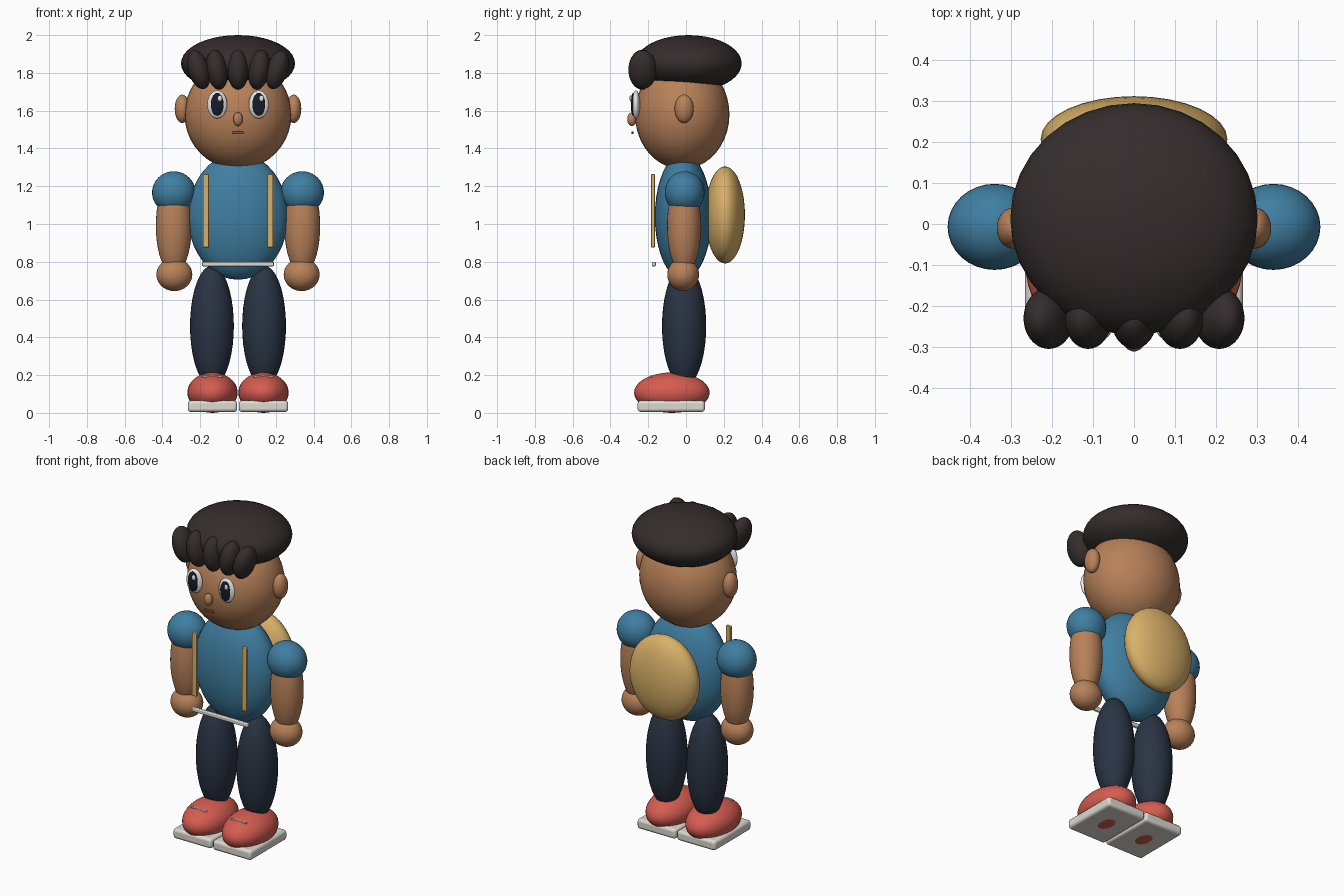
import bpy
from math import radians

cube = bpy.data.objects.get("Cube")
if cube:
    bpy.data.objects.remove(cube, do_unlink=True)


def material(name, r, g, b):
    m = bpy.data.materials.new(name)
    m.use_nodes = True
    m.diffuse_color = (r, g, b, 1)
    shader = next(n for n in m.node_tree.nodes if n.type == "BSDF_PRINCIPLED")
    shader.inputs["Base Color"].default_value = (r, g, b, 1)
    shader.inputs["Roughness"].default_value = 0.7
    return m


skin = material("warm skin", 0.48, 0.22, 0.10)
hair = material("dark hair", 0.035, 0.026, 0.026)
shirt = material("teal shirt", 0.05, 0.21, 0.36)
denim = material("navy denim", 0.023, 0.034, 0.058)
red = material("red shoe", 0.67, 0.107, 0.08)
trim = material("off white trim", 0.72, 0.70, 0.64)
tan = material("tan canvas", 0.70, 0.44, 0.14)
white = material("eye white", 0.88, 0.88, 0.88)
black = material("pupil black", 0.008, 0.012, 0.02)
lip = material("lip brown", 0.28, 0.09, 0.05)


def finish(ob, name, mat):
    ob.name = ob.data.name = name
    ob.data.materials.append(mat)
    return ob


def ball(name, mat, loc, radii, tilt=0):
    bpy.ops.mesh.primitive_uv_sphere_add(segments=32, ring_count=20, location=loc)
    ob = bpy.context.object
    ob.scale = radii
    ob.rotation_euler.y = tilt
    bpy.ops.object.shade_smooth()
    return finish(ob, name, mat)


def block(name, mat, loc, half, bevel):
    bpy.ops.mesh.primitive_cube_add(location=loc)
    ob = bpy.context.object
    ob.scale = half
    bpy.ops.object.transform_apply(location=False, rotation=False, scale=True)
    mod = ob.modifiers.new("rounded edges", "BEVEL")
    mod.width = bevel
    mod.segments = 3
    bpy.ops.object.shade_smooth_by_angle(angle=radians(35))
    return finish(ob, name, mat)


def pair(make, name, mat, loc, size, *extra):
    """Make a part on the left (+x) and on the right (-x)."""
    for side, s in (("left", 1), ("right", -1)):
        make(f"{side}_{name}", mat, (s * loc[0], loc[1], loc[2]), size, *extra)


# Head and face
ball("head", skin, (0, -0.02, 1.58), (0.283, 0.25, 0.29))
pair(ball, "ear", skin, (0.295, -0.01, 1.61), (0.04, 0.05, 0.075))
pair(ball, "eye", white, (0.11, -0.265, 1.633), (0.053, 0.022, 0.074))
pair(ball, "pupil", black, (0.11, -0.28, 1.633), (0.034, 0.012, 0.06))
for side, x in (("left", 0.124), ("right", -0.096)):
    ball(f"{side}_eye_glint", white, (x, -0.292, 1.665), (0.012, 0.007, 0.016))
ball("nose", skin, (0, -0.287, 1.555), (0.025, 0.024, 0.036))
block("mouth", lip, (0, -0.283, 1.483), (0.032, 0.005, 0.007), 0.003)

# Hair cap and fringe tufts, the outer ones leaning inward at the bottom
ball("hair_cap", hair, (0, 0.013, 1.85), (0.302, 0.282, 0.15))
for i, x in enumerate((-0.208, -0.112, 0, 0.112, 0.208)):
    ball(f"fringe_tuft_{i + 1}", hair, (x, -0.23, 1.817),
         (0.056, 0.075, 0.106), x * 1.4)

# Torso, hem, backpack and straps
ball("torso", shirt, (0, -0.015, 1.04), (0.265, 0.15, 0.335))
block("shirt_hem", trim, (0, -0.17, 0.788), (0.19, 0.01, 0.012), 0.005)
ball("backpack", tan, (0, 0.207, 1.048), (0.228, 0.105, 0.257))
pair(block, "strap", tan, (0.17, -0.175, 1.07), (0.016, 0.01, 0.194), 0.004)

# Arms
pair(ball, "sleeve", shirt, (0.34, -0.007, 1.167), (0.115, 0.105, 0.112))
pair(ball, "arm", skin, (0.34, -0.01, 0.99), (0.095, 0.09, 0.257))
pair(ball, "hand", skin, (0.337, -0.015, 0.732), (0.095, 0.084, 0.087))

# Legs and shoes
pair(ball, "leg", denim, (0.138, -0.01, 0.46), (0.116, 0.117, 0.32))
pair(ball, "shoe", red, (0.135, -0.075, 0.107), (0.133, 0.2, 0.107))
pair(block, "sole", trim, (0.135, -0.078, 0.035), (0.131, 0.178, 0.03), 0.016)
pair(block, "lace", trim, (0.135, -0.185, 0.192), (0.052, 0.006, 0.005), 0.003)
